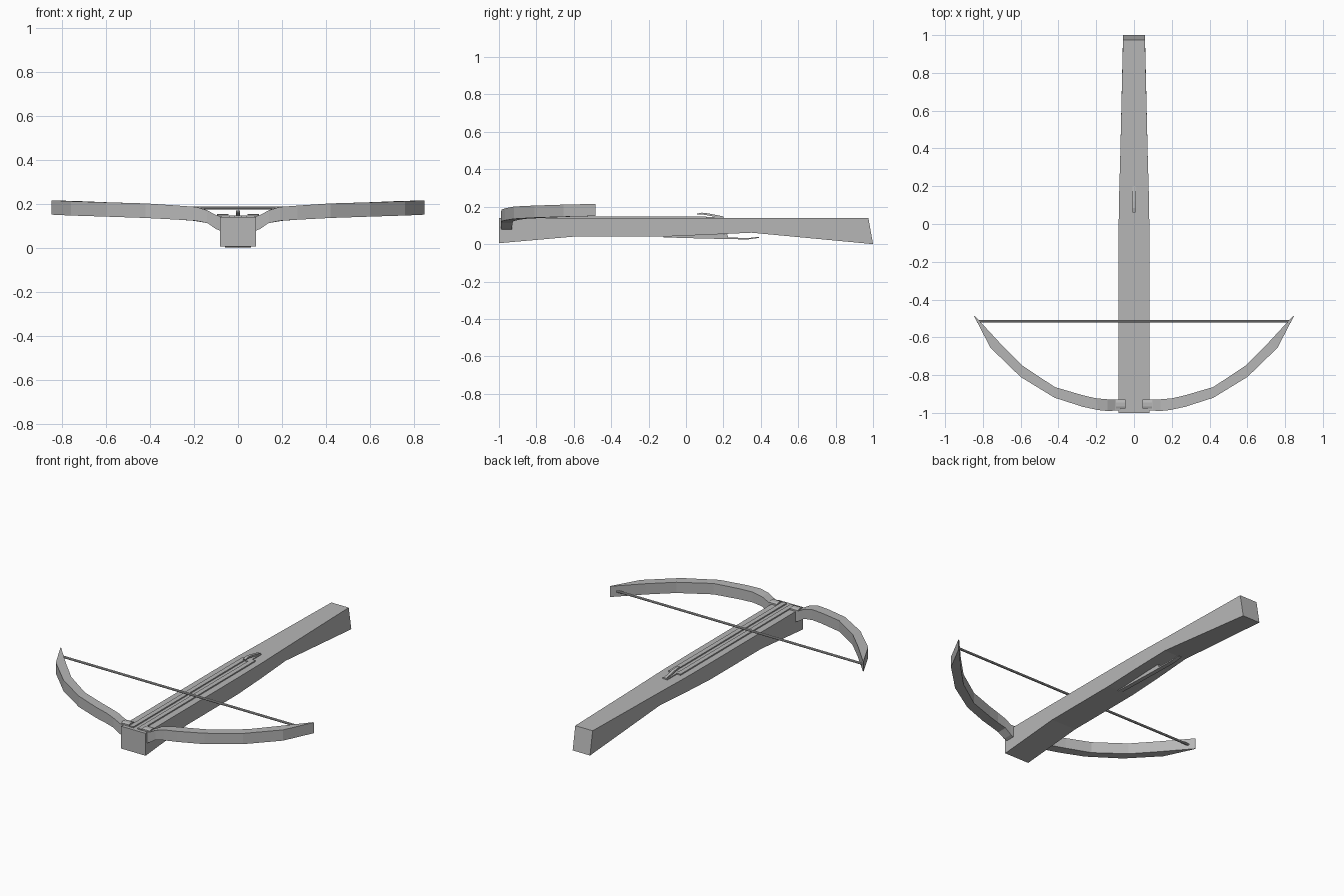
import bpy, bmesh

grey = bpy.data.materials.new("plain grey")
grey.diffuse_color = (0.47, 0.47, 0.47, 1)


def finish(name, bm):
    bmesh.ops.recalc_face_normals(bm, faces=bm.faces)
    mesh = bpy.data.meshes.new(name)
    bm.to_mesh(mesh)
    bm.free()
    mesh.materials.append(grey)
    obj = bpy.data.objects.new(name, mesh)
    bpy.context.collection.objects.link(obj)
    return obj


def loft(name, rings):
    """Skin a list of equal-length point rings and cap the ends."""
    bm = bmesh.new()
    rows = [[bm.verts.new(p) for p in ring] for ring in rings]
    n = len(rows[0])
    for a, b in zip(rows, rows[1:]):
        for i in range(n):
            j = (i + 1) % n
            bm.faces.new((a[i], a[j], b[j], b[i]))
    bm.faces.new(rows[0])
    bm.faces.new(rows[-1])
    return finish(name, bm)


def bar(name, stations, half, cx=0):
    """Bar along y from (y, bottom z, top z) stations."""
    return loft(name, [[(cx - half, y, b), (cx + half, y, b),
                        (cx + half, y, t), (cx - half, y, t)] for y, b, t in stations])


# Stock: (y at top, y at bottom, half width, bottom z)
stock = [(-1, -1, 0.082, 0.005), (-0.6, -0.6, 0.082, 0.04), (-0.12, -0.12, 0.082, 0.04),
         (0.11, 0.11, 0.08, 0.05), (0.35, 0.35, 0.073, 0.061), (0.975, 1.0, 0.058, 0.0)]
loft("stock", [[(-w, yb, b), (w, yb, b), (w, yt, 0.14), (-w, yt, 0.14)]
               for yt, yb, w, b in stock])

# Bow limbs: front edge x, y, inner edge x, y, bottom z, top z
limb = [(0.07, -0.985, 0.07, -0.93, 0.073, 0.14), (0.10, -0.988, 0.10, -0.93, 0.085, 0.148),
        (0.14, -0.99, 0.14, -0.928, 0.112, 0.17), (0.19, -0.985, 0.20, -0.923, 0.122, 0.185),
        (0.27, -0.968, 0.27, -0.907, 0.127, 0.191), (0.42, -0.92, 0.42, -0.863, 0.135, 0.201),
        (0.60, -0.81, 0.59, -0.75, 0.141, 0.206), (0.76, -0.655, 0.71, -0.63, 0.146, 0.211),
        (0.848, -0.485, 0.842, -0.487, 0.15, 0.215)]
for s, side in ((-1, "left"), (1, "right")):
    loft("bow_limb_" + side, [[(s * xf, yf, b), (s * xi, yi, b), (s * xi, yi, t), (s * xf, yf, t)]
                              for xf, yf, xi, yi, b, t in limb])
    # Raised rail beside the bolt groove, and the limb clamp
    bar("rail_" + side, [(-0.98, 0.135, 0.147), (0.11, 0.135, 0.147)], 0.014, s * 0.027)
    bar("limb_clamp_" + side, [(-0.978, 0.13, 0.149), (-0.965, 0.13, 0.154),
                               (-0.945, 0.13, 0.154), (-0.93, 0.13, 0.149)], 0.026, s * 0.07)

# Bowstring
bpy.ops.mesh.primitive_cylinder_add(vertices=8, radius=0.007, depth=1.66,
                                    location=(0, -0.515, 0.18), rotation=(0, 1.5707963, 0))
string = bpy.context.object
string.name = "bowstring"
string.data.materials.append(grey)

# Hooked latch on top, and its base plate
bar("latch", [(0.06, 0.157, 0.163), (0.085, 0.159, 0.168), (0.12, 0.153, 0.164),
              (0.16, 0.145, 0.156), (0.20, 0.137, 0.148)], 0.009)
bar("latch_plate", [(0.08, 0.135, 0.145), (0.20, 0.135, 0.145)], 0.016)

# Trigger lever under the stock
bar("trigger", [(-0.12, 0.036, 0.045), (0.05, 0.031, 0.05), (0.22, 0.027, 0.053),
                (0.225, 0.027, 0.036), (0.33, 0.025, 0.032), (0.39, 0.033, 0.039)], 0.013)
